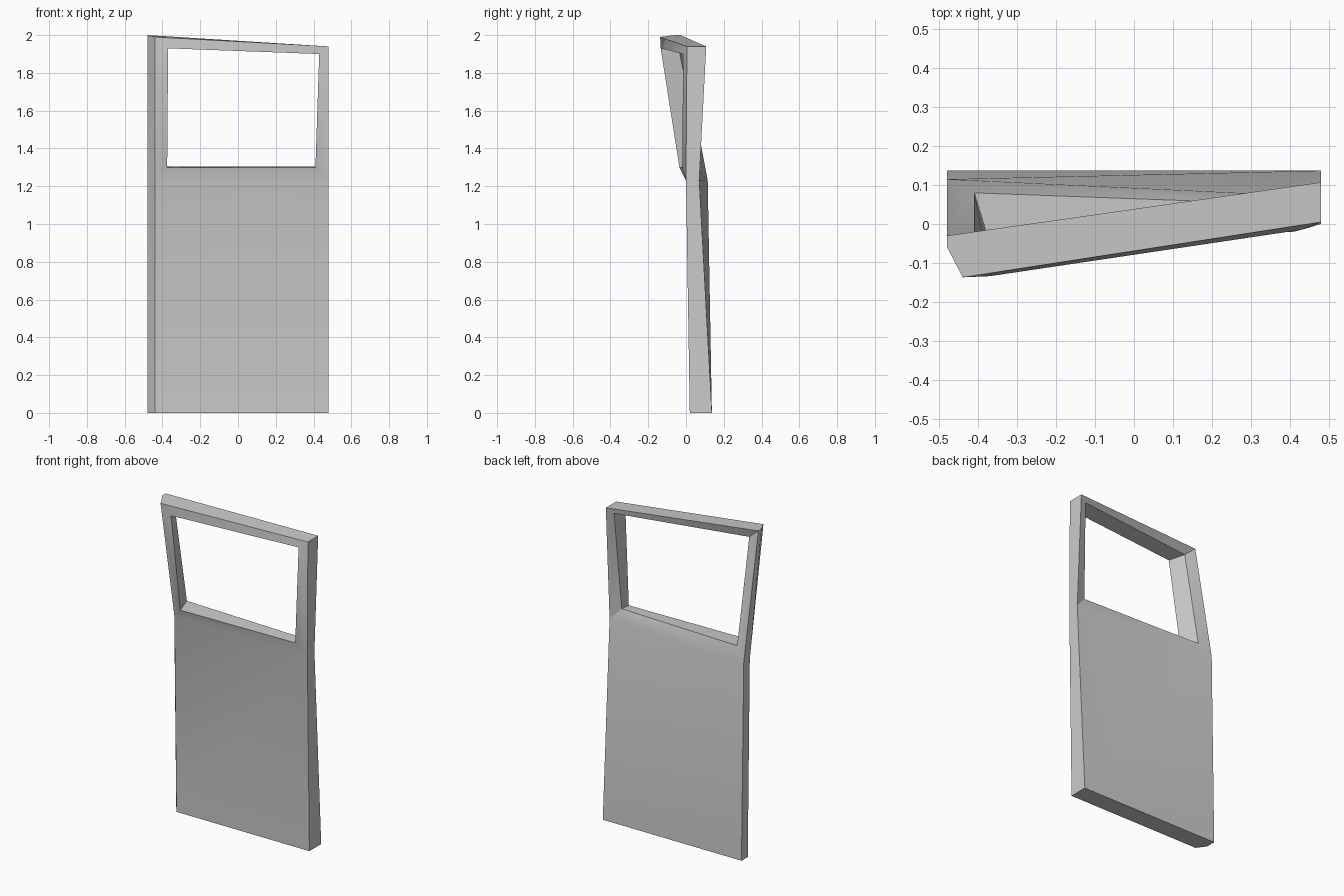
import bpy, bmesh

if "Cube" in bpy.data.objects:
    bpy.data.objects.remove(bpy.data.objects["Cube"])

bm = bmesh.new()


def ring(points):
    return [bm.verts.new(p) for p in points]


def bridge(a, b, skip=()):
    """Join two equal loops with quads, leaving out the listed sides."""
    n = len(a)
    for i in range(n):
        if i not in skip:
            j = (i + 1) % n
            bm.faces.new((a[i], a[j], b[j], b[i]))


# outline levels: front left, front right, back right, back left, left edge
base = ring([(-0.44, 0.02, 0), (0.48, 0.02, 0), (0.48, 0.137, 0),
             (-0.48, 0.137, 0), (-0.48, 0.075, 0)])
waist = ring([(-0.44, 0.0, 1.23), (0.48, 0.0, 1.23), (0.48, 0.07, 1.23),
              (-0.48, 0.115, 1.23), (-0.48, 0.055, 1.23)])
top = ring([(-0.44, -0.137, 1.99), (0.48, 0.005, 1.94), (0.48, 0.107, 1.94),
            (-0.48, -0.03, 2.0), (-0.48, -0.06, 2.0)])

# window opening, front and back rims
front_rim = ring([(-0.375, -0.035, 1.30), (0.41, -0.02, 1.30),
                  (0.43, -0.015, 1.90), (-0.37, -0.134, 1.93)])
back_rim = ring([(-0.41, 0.08, 1.305), (0.41, 0.05, 1.305),
                 (0.435, 0.09, 1.91), (-0.41, -0.04, 1.94)])

# lower panel; the twisted back is split along its diagonal
bm.faces.new(base)
bridge(base, waist, skip=(2,))
bm.faces.new((base[2], base[3], waist[3]))
bm.faces.new((base[2], waist[3], waist[2]))

# upper sides and top, leaving front and back open for the window frame
bridge(waist, top, skip=(0, 2))
bm.faces.new(top)

# window frame faces and the reveal between them
bridge([waist[0], waist[1], top[1], top[0]], front_rim)
bridge([waist[3], waist[2], top[2], top[3]], back_rim)
bridge(front_rim, back_rim)

bmesh.ops.recalc_face_normals(bm, faces=bm.faces)
mesh = bpy.data.meshes.new("door_panel")
bm.to_mesh(mesh)
bm.free()
door = bpy.data.objects.new("door_panel", mesh)
bpy.context.collection.objects.link(door)

# soft shading on the shallow folds, crisp outer edges
bpy.context.view_layer.objects.active = door
door.select_set(True)
bpy.ops.object.shade_smooth_by_angle()
